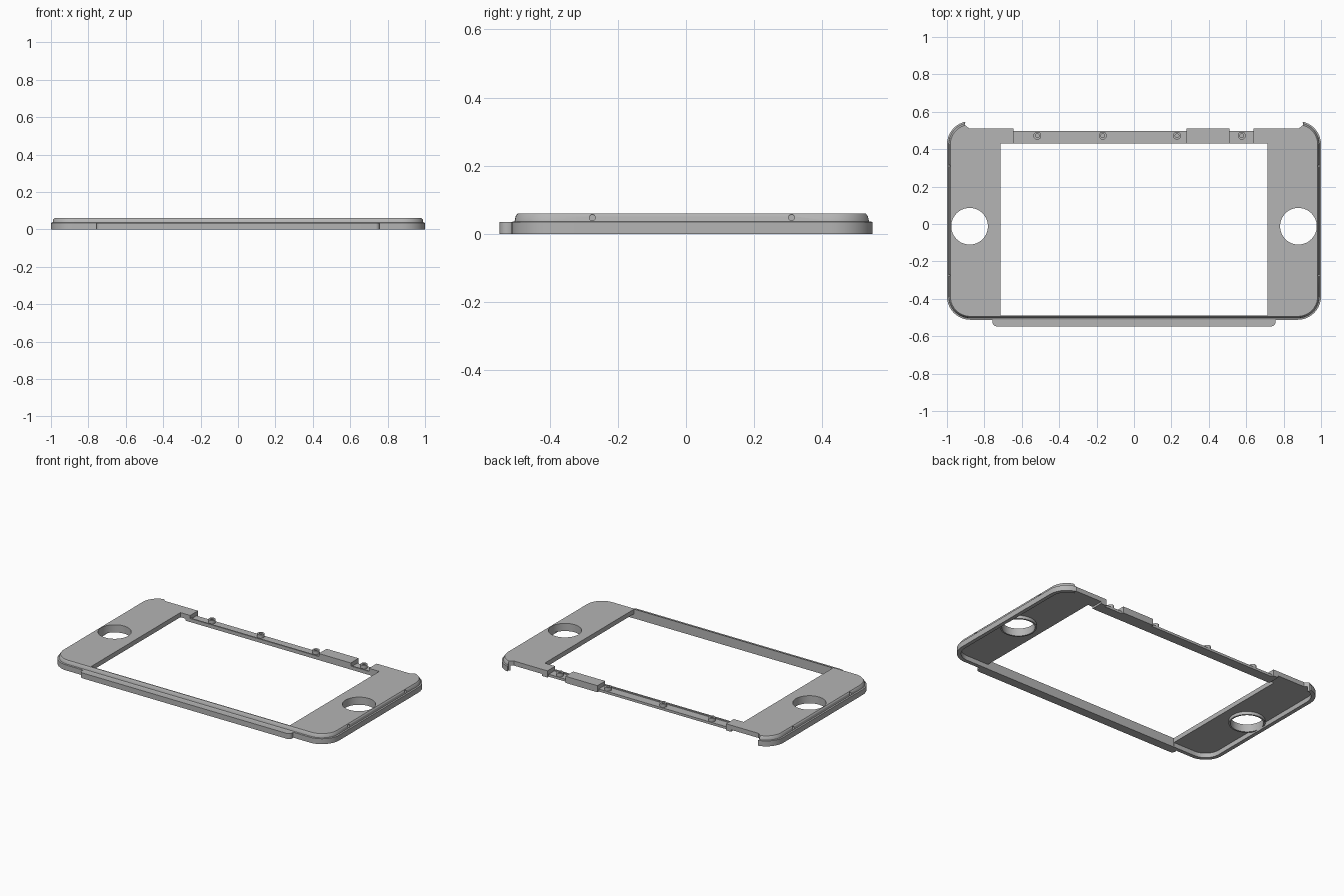
import bpy, bmesh
from math import pi, cos, sin, radians

cube = bpy.data.objects.get("Cube")
if cube:
    bpy.data.objects.remove(cube, do_unlink=True)

grey = bpy.data.materials.new("mid_grey")
grey.use_nodes = True
grey.diffuse_color = (0.46, 0.46, 0.46, 1)
grey.node_tree.nodes["Principled BSDF"].inputs["Base Color"].default_value = (0.46, 0.46, 0.46, 1)


def rounded(x0, x1, y0, y1, r, z, steps=10):
    """Rounded rectangle outline at height z, anticlockwise."""
    pts = []
    corners = [(x1 - r, y1 - r), (x0 + r, y1 - r), (x0 + r, y0 + r), (x1 - r, y0 + r)]
    for i, (cx, cy) in enumerate(corners):
        for k in range(steps + 1):
            a = (i + k / steps) * pi / 2
            pts.append((cx + r * cos(a), cy + r * sin(a), z))
    return pts


def circle(x, y, r, z, n):
    return [(x + r * cos(2 * pi * i / n), y + r * sin(2 * pi * i / n), z) for i in range(n)]


def loft(name, rings, tube=False):
    """Skin a stack of outlines; cap the ends, or join last to first for a tube."""
    bm = bmesh.new()
    loops = [[bm.verts.new(p) for p in ring] for ring in rings]
    n = len(loops[0])
    pairs = list(zip(loops, loops[1:]))
    if tube:
        pairs.append((loops[-1], loops[0]))
    else:
        bm.faces.new(loops[0][::-1])
        bm.faces.new(loops[-1])
    for a, b in pairs:
        for i in range(n):
            j = (i + 1) % n
            bm.faces.new((a[i], a[j], b[j], b[i]))
    bmesh.ops.recalc_face_normals(bm, faces=bm.faces)
    mesh = bpy.data.meshes.new(name)
    bm.to_mesh(mesh)
    bm.free()
    mesh.materials.append(grey)
    ob = bpy.data.objects.new(name, mesh)
    bpy.context.collection.objects.link(ob)
    return ob


def prism(name, outline, z0, z1):
    return loft(name, [[(x, y, z) for x, y in outline] for z in (z0, z1)])


def box(name, x0, x1, y0, y1, z0, z1):
    return prism(name, [(x0, y0), (x1, y0), (x1, y1), (x0, y1)], z0, z1)


def activate(ob):
    bpy.ops.object.select_all(action='DESELECT')
    ob.select_set(True)
    bpy.context.view_layer.objects.active = ob


def cut(target, cutter):
    cutter.hide_render = True
    mod = target.modifiers.new("cut", 'BOOLEAN')
    mod.operation = 'DIFFERENCE'
    mod.solver = 'EXACT'
    mod.object = cutter
    activate(target)
    bpy.ops.object.modifier_apply(modifier=mod.name)
    bpy.data.objects.remove(cutter, do_unlink=True)


def tube(name, x, y, r_out, r_in, z0, z1, n):
    return loft(name, [circle(x, y, r, z, n) for r, z in
                       ((r_out, z0), (r_out, z1), (r_in, z1), (r_in, z0))], tube=True)


# Stepped body: wide lower rim, narrower tapered top
def body_ring(inset, z):
    return rounded(-1 + inset, 1 - inset, -0.512 + inset, 0.55 - inset, 0.125 - inset, z)

frame = loft("frame", [body_ring(0, 0), body_ring(0, 0.035),
                       body_ring(0.009, 0.037), body_ring(0.012, 0.052), body_ring(0.018, 0.06)])

# Hollow undersides at both ends, shallower under the back strip
for x0, x1 in ((-0.975, -0.7), (0.7, 0.975)):
    cut(frame, loft("end_hollow", [rounded(x0, x1, -0.487, 0.525, 0.1, z) for z in (-0.1, 0.03)]))
    mid = (0.68, 0.85) if x0 > 0 else (-0.85, -0.68)
    cut(frame, box("inner_hollow", *mid, -0.487, 0.525, -0.1, 0.03))
cut(frame, box("back_hollow", -0.75, 0.75, 0.4, 0.6, -0.1, 0.017))

# Screen window and open back edge between the corner tips
cut(frame, box("window", -0.715, 0.715, -0.488, 0.43, -0.2, 0.2))
cut(frame, prism("back_opening", [(-0.88, 0.51), (0.88, 0.51), (0.905, 0.53), (0.89, 0.6),
                                  (-0.89, 0.6), (-0.905, 0.53)], -0.2, 0.2))

# Lowered shelves along the back strip, with a low lip on the window side
for x0, x1 in ((-0.645, 0.28), (0.51, 0.64)):
    cut(frame, box("shelf", x0, x1, 0.44, 0.6, 0.033, 0.2))
    cut(frame, box("shelf_lip", x0, x1, 0.4, 0.5, 0.04, 0.2))
    cut(frame, box("shelf_edge", x0, x1, 0.496, 0.6, -0.2, 0.2))

# Round openings and small screw holes in the end walls
for x in (-0.879, 0.879):
    cut(frame, loft("round_opening", [circle(x, -0.012, 0.098, z, 48) for z in (-0.2, 0.2)]))
for side in (-1, 1):
    for y in (-0.275, 0.31):
        pin = loft("side_hole", [[(side * x, y + a, 0.048 + b) for a, b, _ in circle(0, 0, 0.009, 0, 16)]
                                 for x in (0.978, 1.1)])
        cut(frame, pin)

# Collars under the round openings
parts = [frame]
for name, x in (("right_collar", -0.879), ("left_collar", 0.879)):
    parts.append(tube(name, x, -0.012, 0.108, 0.098, 0.01, 0.03, 48))

# Screw bosses on the shelves
for i, x in enumerate((-0.517, -0.167, 0.23, 0.576)):
    parts.append(tube(f"screw_boss_{i + 1}", x, 0.472, 0.021, 0.01, 0.032, 0.055, 24))

# Front ledge with rounded outer corners
parts.append(loft("front_ledge", [rounded(-0.757, 0.757, -0.547, -0.5, 0.022, z, 6)
                                  for z in (0, 0.035)]))

for ob in parts:
    activate(ob)
    bpy.ops.object.shade_smooth_by_angle(angle=radians(30))
